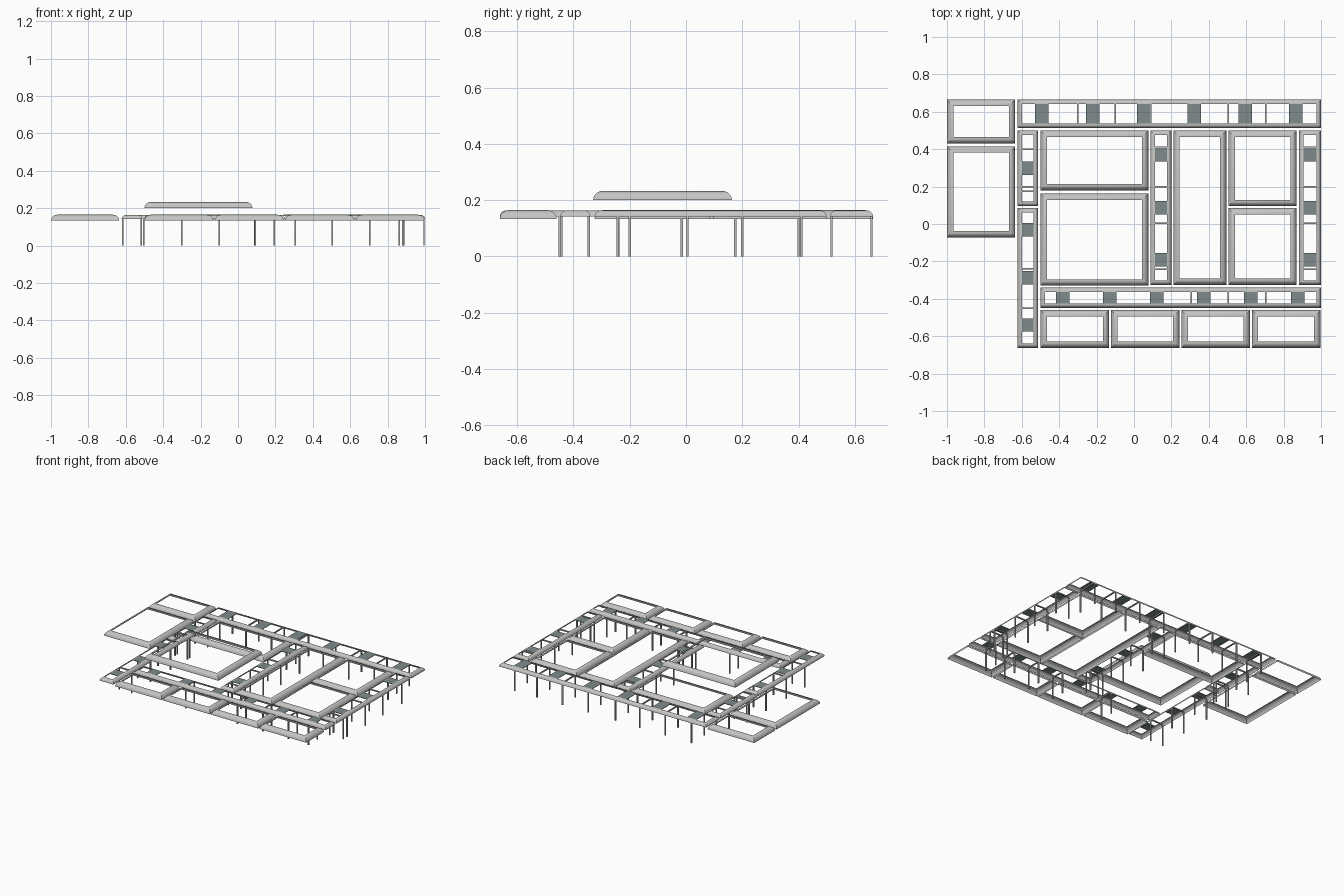
import bpy, bmesh, math

if "Cube" in bpy.data.objects:
    bpy.data.objects.remove(bpy.data.objects["Cube"])


def material(name, rgb):
    m = bpy.data.materials.new(name)
    m.diffuse_color = (*rgb, 1)
    m.use_nodes = True
    m.node_tree.nodes["Principled BSDF"].inputs["Base Color"].default_value = m.diffuse_color
    return m


ROOF = material("pale grey roof", (0.56, 0.56, 0.55))
METAL = material("grey metal", (0.50, 0.50, 0.50))
PANEL = material("slate panel", (0.21, 0.26, 0.26))


def finish(name, bm, mat, smooth=True):
    me = bpy.data.meshes.new(name)
    bm.to_mesh(me)
    bm.free()
    me.materials.append(mat)
    ob = bpy.data.objects.new(name, me)
    bpy.context.collection.objects.link(ob)
    if smooth:
        bpy.context.view_layer.objects.active = ob
        ob.select_set(True)
        bpy.ops.object.shade_smooth_by_angle(angle=math.radians(35))
        ob.select_set(False)
    return ob


def loft(bm, rings, caps=False):
    """Join closed loops of points with quads."""
    loops = [[bm.verts.new(p) for p in r] for r in rings]
    for a, b in zip(loops, loops[1:]):
        n = len(a)
        for i in range(n):
            bm.faces.new((a[i], a[(i + 1) % n], b[(i + 1) % n], b[i]))
    if caps:
        bm.faces.new(loops[0][::-1])
        bm.faces.new(loops[-1])


def rounded_frame(name, x0, x1, y0, y1, z0, z1, w, mat):
    """Open rectangular frame: a quarter-round shell rising towards the inside."""
    bm = bmesh.new()
    rings = []
    for i in range(9):
        a = math.pi / 2 * i / 8
        d, z = w * (1 - math.cos(a)), z0 + (z1 - z0) * math.sin(a)
        rings.append([(x0 + d, y0 + d, z), (x1 - d, y0 + d, z),
                      (x1 - d, y1 - d, z), (x0 + d, y1 - d, z)])
    loft(bm, rings)
    return finish(name, bm, mat)


# Roof edges of the rooms
rooms = {
    "north_west_room": (-1, -.635, .43, .665),
    "west_room": (-1, -.635, -.072, .415),
    "upper_left_room": (-.5, .077, .18, .5),
    "long_hall": (.21, .494, -.325, .5),
    "upper_right_room": (.505, .87, .095, .5),
    "lower_right_room": (.505, .87, -.325, .085),
}
for i in range(4):
    x = -.5 + .3767 * i
    rooms[f"front_room_{i + 1}"] = (x, x + .367, -.662, -.46)
for name, box in rooms.items():
    rounded_frame(name + "_roof_edge", *box, .134, .165, .034, ROOF)
rounded_frame("raised_hall_roof_edge", -.5, .077, -.33, .163, .2, .233, .034, ROOF)


def portal(name, along_x, pos, lo, hi):
    """Two legs joined over the top by a bar with rounded corners."""
    top, r, t = .160, .02, .0075
    mid, half = (lo + hi) / 2, (hi - lo) / 2 - .002
    pairs = [((half, 0), (half - t, 0))]
    for i in range(6):
        a = math.pi / 2 * i / 5
        c, s = math.cos(a), math.sin(a)
        pairs.append(((half - r + r * c, top - r + r * s),
                      (half - r + (r - t) * c, top - r + (r - t) * s)))
    pairs += [tuple((-u, z) for u, z in p) for p in reversed(pairs)]
    rings = []
    for o, n in pairs:
        pts = []
        for (u, z), s in ((o, -1), (o, 1), (n, 1), (n, -1)):
            v, q = pos + s * .004, mid + u
            pts.append((v, q, z) if along_x else (q, v, z))
        rings.append(pts)
    bm = bmesh.new()
    loft(bm, rings, caps=True)
    bmesh.ops.recalc_face_normals(bm, faces=bm.faces)
    finish(name, bm, METAL)


def panel(name, x0, x1, y0, y1, z=.161, h=.003):
    bm = bmesh.new()
    loft(bm, [[(x0, y0, k), (x1, y0, k), (x1, y1, k), (x0, y1, k)]
              for k in (z, z + h)], caps=True)
    finish(name, bm, PANEL, smooth=False)


# Covered walkways: name, box, runs along x, panel centres, portal positions
side_panels, side_portals = (.37, .088, -.19), (.41, .2, .005, -.2, -.243)
walks = [
    ("back_walk", (-.622, 1, .512, .665), True,
     [-.492 + .2715 * i for i in range(6)],
     (-.505, -.3, -.1, .09, .305, .505, .705, .88)),
    ("front_walk", (-.5, 1, -.448, -.34), True,
     [-.38 + .251 * i for i in range(6)],
     (-.1, .305, .505, .705, .862)),
    ("left_back_walk", (-.622, -.512, .095, .5), False, (.298,), (.4, .2, .175)),
    ("left_front_walk", (-.622, -.512, -.662, .085), False,
     (-.03, -.287, -.54), (-.015, -.24, -.45)),
    ("middle_walk", (.087, .2, -.325, .5), False, side_panels, side_portals),
    ("right_walk", (.882, 1, -.325, .5), False, side_panels, side_portals),
]
for name, (x0, x1, y0, y1), along_x, panels, portals in walks:
    w = .024
    rounded_frame(name + "_canopy_edge", x0, x1, y0, y1, .142, .164, w, ROOF)
    for i, c in enumerate(panels):
        p = f"{name}_panel_{i + 1}"
        if along_x:
            panel(p, c - .036, c + .036, y0 + w, y1 - w)
        else:
            panel(p, x0 + w, x1 - w, c - .036, c + .036)
    lo, hi = (y0, y1) if along_x else (x0, x1)
    for i, c in enumerate(portals):
        portal(f"{name}_portal_{i + 1}", along_x, c, lo, hi)
